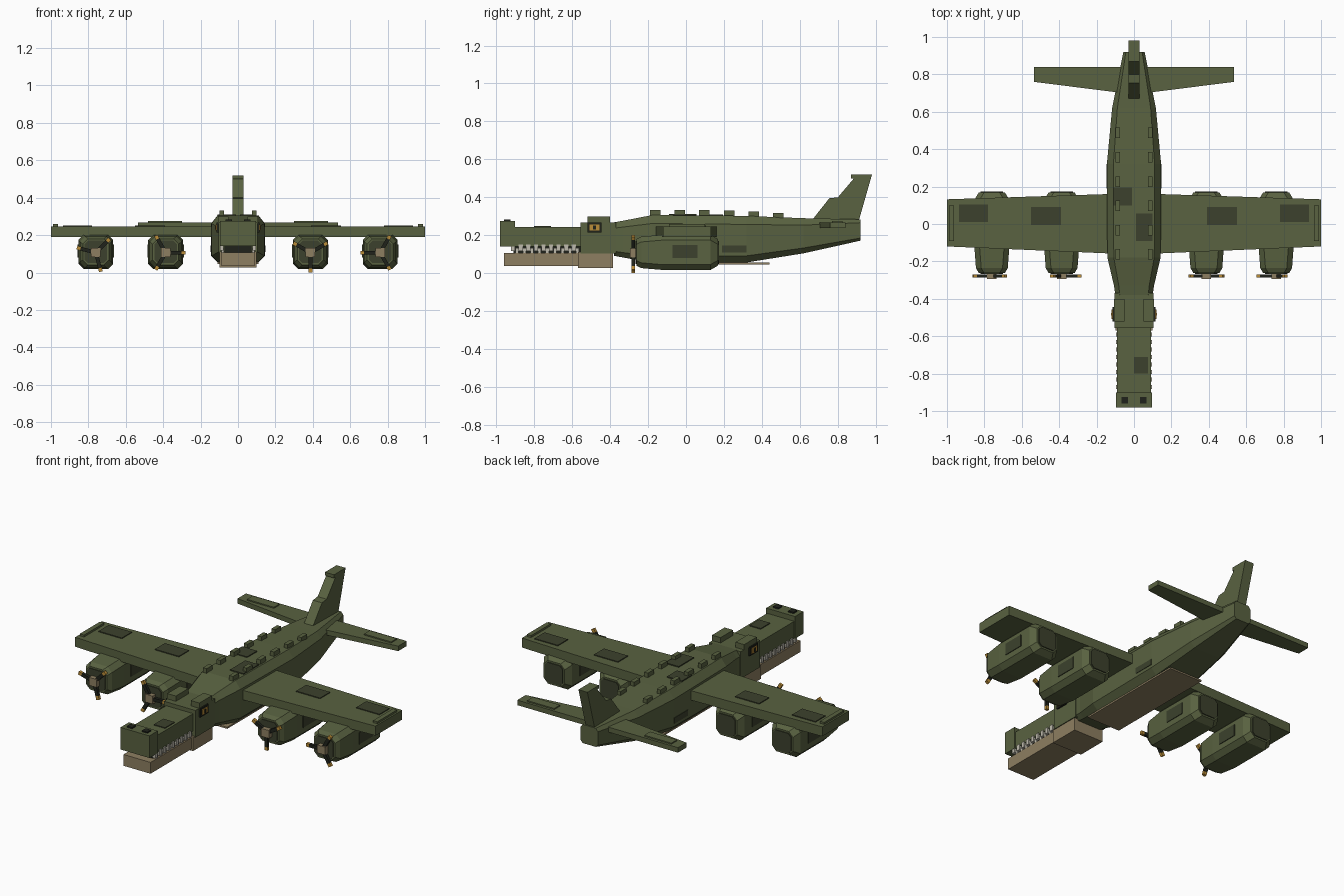
import bpy, bmesh, math
from mathutils import Matrix, Vector


def material(name, rgb):
    m = bpy.data.materials.new(name)
    m.diffuse_color = (*rgb, 1)
    return m


GREEN = material("olive green", (0.100, 0.122, 0.052))
PANEL = material("dark olive", (0.045, 0.053, 0.026))
TAN = material("tan", (0.270, 0.212, 0.120))
DARK = material("near black", (0.014, 0.016, 0.011))
ORANGE = material("amber", (0.50, 0.27, 0.04))
IVORY = material("ivory", (0.52, 0.50, 0.42))


def finish(name, bm, mat):
    bmesh.ops.recalc_face_normals(bm, faces=bm.faces)
    me = bpy.data.meshes.new(name)
    bm.to_mesh(me)
    bm.free()
    me.materials.append(mat)
    ob = bpy.data.objects.new(name, me)
    bpy.context.collection.objects.link(ob)
    return ob


def loft(name, rings, mat):
    """Skin a list of equal-length point rings and cap both ends."""
    bm = bmesh.new()
    vs = [[bm.verts.new(p) for p in r] for r in rings]
    n = len(vs[0])
    for a, b in zip(vs, vs[1:]):
        for i in range(n):
            j = (i + 1) % n
            bm.faces.new((a[i], a[j], b[j], b[i]))
    bm.faces.new(vs[0])
    bm.faces.new(vs[-1])
    return finish(name, bm, mat)


def box(name, x, y, z, mat, mirror=False):
    def ring(s, zz):
        return [(s * x[0], y[0], zz), (s * x[1], y[0], zz),
                (s * x[1], y[1], zz), (s * x[0], y[1], zz)]
    loft(name, [ring(1, z[0]), ring(1, z[1])], mat)
    if mirror:
        loft(name + "_mirrored", [ring(-1, z[0]), ring(-1, z[1])], mat)


def octagon(cx, y, w, z0, z1, cx_cut, cz_low, cz_top):
    """Chamfered rectangle in the xz plane."""
    half = [(w - cx_cut, z0), (w, z0 + cz_low), (w, z1 - cz_top), (w - cx_cut, z1)]
    pts = half + [(-a, b) for a, b in reversed(half)]
    return [(cx + a, y, b) for a, b in pts]


# Fuselage: y, half width, bottom, top
stations = [(-0.38, 0.10, 0.092, 0.268), (-0.33, 0.107, 0.083, 0.277),
            (-0.18, 0.142, 0.055, 0.306), (0.10, 0.145, 0.055, 0.305),
            (0.32, 0.145, 0.057, 0.302), (0.62, 0.117, 0.105, 0.290),
            (0.92, 0.057, 0.172, 0.284)]
loft("fuselage", [octagon(0, y, w, a, b, w * 0.24, 0.035 * w / 0.145, 0.045 * w / 0.145)
                  for y, w, a, b in stations], GREEN)
box("belly_plate", (-0.11, 0.11), (-0.26, 0.44), (0.046, 0.056), TAN)
box("side_hatch", (0.138, 0.148), (0.19, 0.32), (0.11, 0.145), PANEL, True)
box("back_panel_rear", (-0.11, -0.01), (0.10, 0.195), (0.302, 0.310), PANEL)
box("back_panel_front", (0.01, 0.10), (-0.09, 0.055), (0.303, 0.311), PANEL)

# Spine blocks in two rows
for i, top in enumerate((0.332, 0.332, 0.332, 0.330, 0.325, 0.318)):
    y = -0.163 + 0.13 * i
    box("spine_block", (0.075, 0.10), (y - 0.028, y + 0.028), (0.27, top), GREEN, True)

# Head and upper jaw
box("head", (-0.105, 0.105), (-0.555, -0.37), (0.105, 0.268), GREEN)
box("upper_jaw", (-0.09, 0.09), (-0.91, -0.54), (0.142, 0.245), GREEN)
box("snout", (-0.096, 0.096), (-0.98, -0.90), (0.142, 0.275), GREEN)
box("nostril", (0.033, 0.068), (-0.96, -0.925), (0.274, 0.283), DARK, True)
box("snout_panel", (0.0, 0.075), (-0.80, -0.71), (0.243, 0.250), PANEL)
box("brow", (0.05, 0.107), (-0.52, -0.40), (0.262, 0.300), GREEN, True)
box("eye_frame", (0.10, 0.115), (-0.52, -0.445), (0.215, 0.268), DARK, True)
box("eye", (0.112, 0.120), (-0.508, -0.457), (0.225, 0.257), ORANGE, True)
box("pupil", (0.118, 0.123), (-0.49, -0.475), (0.23, 0.252), DARK, True)

# Lower jaw, mouth and teeth
box("lower_jaw", (-0.09, 0.09), (-0.96, -0.56), (0.038, 0.106), TAN)
box("jaw_hinge", (-0.1, 0.1), (-0.57, -0.385), (0.028, 0.113), TAN)
box("mouth", (-0.072, 0.072), (-0.91, -0.55), (0.10, 0.145), DARK)
for i in range(9):
    y = -0.91 + 0.04 * i
    box("upper_tooth", (0.078, 0.095), (y - 0.012, y + 0.010), (0.117, 0.152), IVORY, True)
    box("lower_tooth", (0.074, 0.087), (y + 0.011, y + 0.027), (0.10, 0.132), IVORY, True)

# Wings
loft("wing", [[(x, y0, 0.19), (x, y1, 0.19), (x, y1, 0.247), (x, y0, 0.247)]
              for x, y0, y1 in ((-1, -0.12, 0.132), (-0.14, -0.157, 0.16),
                                (0.14, -0.157, 0.16), (1, -0.12, 0.132))], GREEN)
box("wing_panel_inner", (0.39, 0.55), (-0.005, 0.09), (0.245, 0.252), PANEL, True)
box("wing_panel_outer", (0.78, 0.935), (0.01, 0.105), (0.245, 0.252), PANEL, True)
box("wing_tip_block", (0.962, 0.99), (-0.09, 0.10), (0.24, 0.259), GREEN, True)

# Tailplane and fin
loft("tailplane", [[(x, y0, 0.238), (x, 0.84, 0.238), (x, 0.84, 0.268), (x, y0, 0.268)]
                   for x, y0 in ((-0.535, 0.76), (-0.06, 0.70), (0.06, 0.70), (0.535, 0.76))],
     GREEN)
box("tailplane_panel", (0.30, 0.48), (0.77, 0.825), (0.262, 0.275), GREEN, True)
fin = [(0.66, 0.275), (0.755, 0.395), (0.80, 0.40), (0.885, 0.50),
       (0.87, 0.50), (0.87, 0.52), (0.98, 0.52), (0.91, 0.275)]
loft("fin", [[(x, y, z) for y, z in fin] for x in (-0.03, 0.03)], GREEN)


# Propellers
def propeller(cx, cz, start):
    box("propeller_hub", (cx - 0.026, cx + 0.026), (-0.295, -0.262), (cz - 0.024, cz + 0.024), TAN)
    for k in range(3):
        rot = Matrix.Rotation(-math.radians(start + 120 * k), 4, 'Y')
        for name, r0, r1, mat in (("blade", 0.0, 0.085, DARK), ("blade_tip", 0.083, 0.105, ORANGE)):
            rings = [[Vector((cx, 0, cz)) + rot @ Vector((r, y, z))
                      for y, z in ((-0.287, -0.010), (-0.270, -0.010),
                                   (-0.270, 0.010), (-0.287, 0.010))] for r in (r0, r1)]
            loft("propeller_" + name, rings, mat)


# Engine pods: y, half width, half height
pod = [(-0.262, 0.070, 0.070), (-0.235, 0.085, 0.083), (-0.13, 0.093, 0.092),
       (0.13, 0.093, 0.092), (0.168, 0.070, 0.070)]
for cx, angle in ((-0.76, 45), (-0.387, 0), (0.387, 30), (0.76, 60)):
    cz = 0.11
    loft("engine_pod", [octagon(cx, y, w, cz - h, cz + h, 0.028, 0.028, 0.028)
                        for y, w, h in pod], GREEN)
    for name, y0, y1 in (("engine_intake", -0.267, -0.258), ("engine_exhaust", 0.165, 0.174)):
        loft(name, [octagon(cx, y, 0.06, cz - 0.06, cz + 0.06, 0.018, 0.018, 0.018)
                    for y in (y0, y1)], PANEL)
    for s in (-1, 1):
        xs = sorted((cx + s * 0.089, cx + s * 0.097))
        box("engine_side_panel", xs, (-0.07, 0.06), (0.08, 0.15), PANEL)
    propeller(cx, 0.106, angle)
